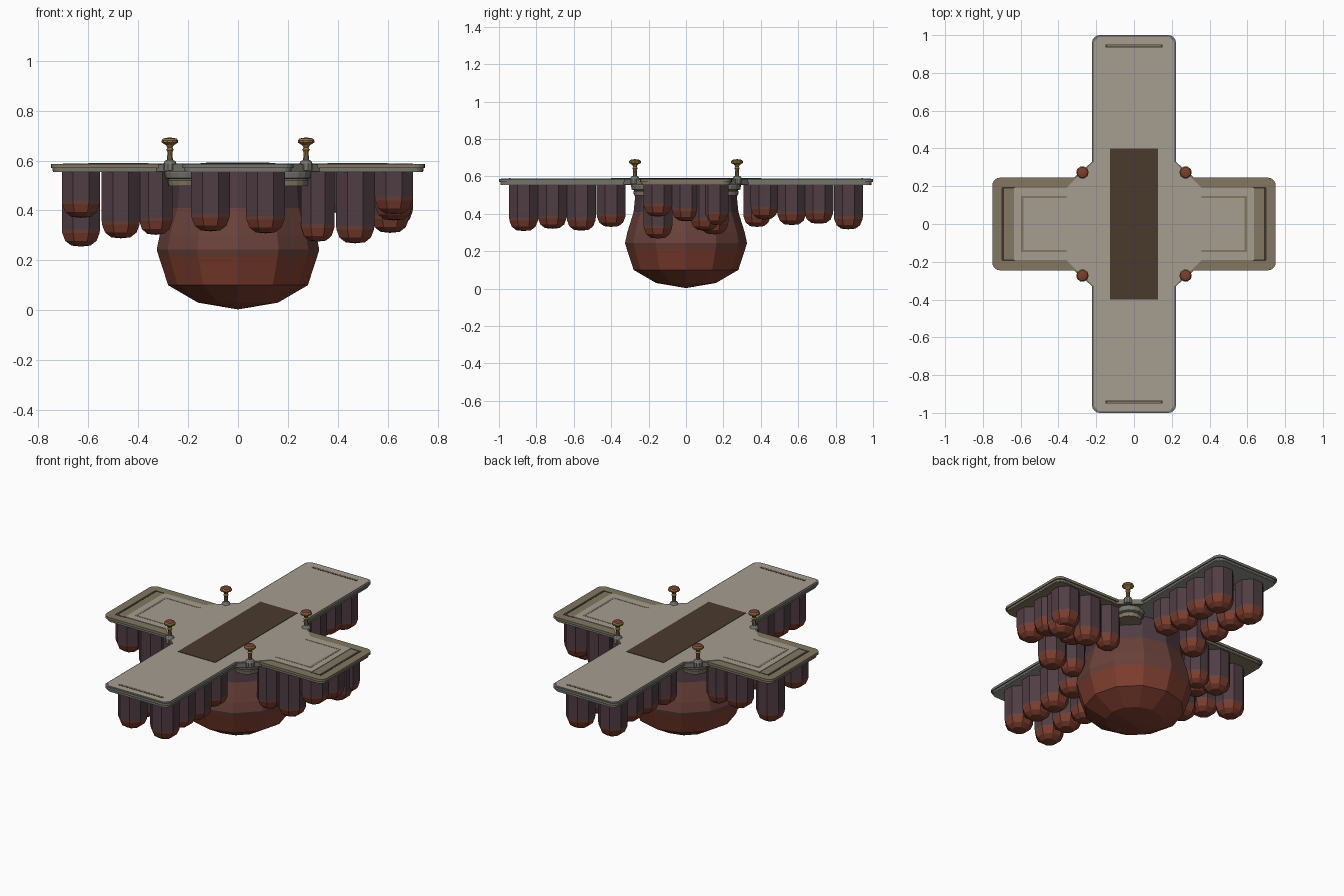
import bpy, bmesh, math

if "Cube" in bpy.data.objects:
    bpy.data.objects.remove(bpy.data.objects["Cube"])


def mat(name, r, g, b):
    m = bpy.data.materials.new(name)
    lin = [((c / 255 + 0.055) / 1.055) ** 2.4 for c in (r, g, b)]
    m.diffuse_color = (*lin, 1)
    m.use_nodes = True
    m.node_tree.nodes["Principled BSDF"].inputs["Base Color"].default_value = m.diffuse_color
    return m


stone = mat("pale stone", 165, 157, 144)
grey = mat("grey edge", 118, 116, 108)
light_grey = mat("light grey", 148, 146, 141)
tan = mat("tan border", 130, 119, 98)
rug_brown = mat("rug brown", 74, 58, 44)
dark = mat("dark groove", 58, 52, 44)
purple = mat("dark purple", 80, 61, 68)
maroon = mat("maroon", 106, 65, 58)
red = mat("red brown", 126, 62, 47)
brass = mat("brass", 145, 114, 62)


def finish(name, bm, mats):
    bmesh.ops.recalc_face_normals(bm, faces=bm.faces)
    me = bpy.data.meshes.new(name)
    bm.to_mesh(me)
    bm.free()
    for m in mats:
        me.materials.append(m)
    ob = bpy.data.objects.new(name, me)
    bpy.context.collection.objects.link(ob)
    return ob


def slab(name, pts, z0, z1, m):
    """Extruded flat outline."""
    bm = bmesh.new()
    f = bm.faces.new([bm.verts.new((x, y, z0)) for x, y in pts])
    r = bmesh.ops.extrude_face_region(bm, geom=[f])
    for v in r["geom"]:
        if isinstance(v, bmesh.types.BMVert):
            v.co.z = z1
    return finish(name, bm, [m])


def rect(x0, x1, y0, y1):
    return [(x0, y0), (x1, y0), (x1, y1), (x0, y1)]


def rounded(hx, hy, r=0.04, n=4):
    pts = []
    for k, (sx, sy) in enumerate([(1, 1), (-1, 1), (-1, -1), (1, -1)]):
        for i in range(n + 1):
            a = math.pi / 2 * (k + i / n)
            pts.append((sx * (hx - r) + r * math.cos(a), sy * (hy - r) + r * math.sin(a)))
    return pts


def four_way(quarter):
    """Mirror a first-quadrant chain (from +x towards +y) into a closed outline."""
    q = quarter
    return (q + [(-x, y) for x, y in q[::-1]] + [(-x, -y) for x, y in q]
            + [(x, -y) for x, y in q[::-1]])


def lathe(name, prof, sides, mats, idx, at=(0, 0), turn=0.0):
    """Revolve (radius, z) points; idx gives a material per band."""
    bm = bmesh.new()
    rings = []
    for r, z in prof:
        if r == 0:
            rings.append([bm.verts.new((at[0], at[1], z))] * sides)
            continue
        rings.append([bm.verts.new((at[0] + r * math.cos(turn + 2 * math.pi * i / sides),
                                    at[1] + r * math.sin(turn + 2 * math.pi * i / sides), z))
                      for i in range(sides)])
    for k in range(len(prof) - 1):
        for i in range(sides):
            j = (i + 1) % sides
            vs = list(dict.fromkeys([rings[k][i], rings[k][j], rings[k + 1][j], rings[k + 1][i]]))
            bm.faces.new(vs).material_index = idx[k]
    return finish(name, bm, mats)


# Cross-shaped deck: each arm is a rim, a slightly inset lip and a bottom sheet
for name, hx, hy, m, under in [("side_arm", 0.75, 0.245, tan, tan),
                               ("long_arm", 0.222, 1.0, grey, light_grey)]:
    slab(name + "_rim", rounded(hx, hy), 0.571, 0.586, m)
    slab(name + "_lip", rounded(hx - 0.007, hy - 0.007), 0.559, 0.571, grey)
    slab(name + "_bottom", rounded(hx - 0.009, hy - 0.009), 0.555, 0.559, under)
slab("center_deck", four_way([(0.33, 0.235), (0.215, 0.335)]), 0.557, 0.585, grey)

# Pale floor covering the long arm, the middle and the side panels
slab("deck_floor", four_way([(0.635, 0.19), (0.36, 0.19), (0.31, 0.24), (0.212, 0.33),
                             (0.212, 0.965), (0.187, 0.99)]), 0.58, 0.589, stone)
slab("rug", rect(-0.128, 0.126, -0.4, 0.4), 0.587, 0.5915, rug_brown)

# Grooves and panel lines
for s in (-1, 1):
    slab("end_groove", rect(-0.15, 0.15, s * 0.943 - 0.008, s * 0.943 + 0.008), 0.587, 0.590, dark)
    slab("end_groove_fill", rect(-0.144, 0.144, s * 0.943 - 0.004, s * 0.943 + 0.004),
         0.587, 0.5905, tan)
    slab("side_groove", rect(s * 0.694 - 0.007, s * 0.694 + 0.007, -0.19, 0.19), 0.583, 0.5875, dark)
    slab("panel_line_end", rect(s * 0.592 - 0.007, s * 0.592 + 0.007, -0.147, 0.147),
         0.587, 0.590, tan)
    for t in (-1, 1):
        slab("side_groove_return", rect(s * 0.665 - 0.035, s * 0.665 + 0.035,
                                        t * 0.192 - 0.003, t * 0.192 + 0.003), 0.583, 0.5875, dark)
        slab("panel_line_side", rect(s * 0.475 - 0.117, s * 0.475 + 0.117,
                                     t * 0.143 - 0.005, t * 0.143 + 0.005), 0.587, 0.590, tan)

# Lamp posts and stepped brackets in the inner corners
lamp = [(0, 0.56), (0.026, 0.56), (0.026, 0.588), (0.021, 0.598), (0.012, 0.603), (0.011, 0.615),
        (0.01, 0.635), (0.015, 0.643), (0.01, 0.652), (0.016, 0.662), (0.033, 0.672),
        (0.033, 0.681), (0.027, 0.688), (0.014, 0.691), (0, 0.692)]
lamp_idx = [0, 0, 0, 0, 0, 1, 1, 1, 1, 1, 1, 1, 2, 2]
bracket = [(0, 0.498), (0.068, 0.498), (0.072, 0.52), (0.066, 0.525), (0.08, 0.53),
           (0.084, 0.55), (0.084, 0.56), (0, 0.56)]
for sx in (-1, 1):
    for sy in (-1, 1):
        lathe("lamp_post", lamp, 10, [grey, brass, red], lamp_idx, (sx * 0.273, sy * 0.273))
        lathe("corner_bracket", bracket, 16, [tan, grey], [0, 0, 0, 1, 1, 1, 1],
              (sx * 0.21, sy * 0.21))

# Faceted hull hanging under the middle
hull = [(0, 0.003), (0.16, 0.03), (0.28, 0.1), (0.3175, 0.215), (0.326, 0.243), (0.314, 0.3),
        (0.28, 0.41), (0.266, 0.556), (0, 0.556)]
lathe("hull", hull, 12, [red, maroon, purple], [0, 0, 0, 1, 1, 1, 2, 2])


# Hanging pods: (x, y, radius, bottom height)
def pod(x, y, r, b):
    prof = [(0, 0.557), (r, 0.557), (r, b + 0.07), (r * 0.98, b + 0.055), (r * 0.82, b + 0.023),
            (r * 0.5, b + 0.004), (0, b)]
    lathe("hanging_pod", prof, 8, [purple, maroon, red], [0, 0, 1, 2, 2, 2], (x, y), math.pi / 8)


# long arms: two rows each
front_row = [(-0.4, 0.33), (-0.56, 0.31), (-0.715, 0.32), (-0.868, 0.308)]
back_row = [(0.565, 0.34), (0.71, 0.347), (0.868, 0.317)]
for sx in (-1, 1):
    for y, b in front_row + back_row:
        pod(sx * 0.11, y, 0.084, b + (0.008 if sx < 0 else 0))
pod(0.11, 0.42, 0.08, 0.37)
pod(-0.11, 0.38, 0.08, 0.33)

# side arms: front rows, back rows and the arm ends
for x, y, b in [(-0.63, -0.15, 0.37), (-0.47, -0.15, 0.288), (-0.33, -0.15, 0.302),
                (0.32, -0.15, 0.275), (0.47, -0.15, 0.268), (0.625, -0.15, 0.385),
                (-0.63, 0.08, 0.255), (-0.47, 0.15, 0.32), (-0.33, 0.15, 0.31),
                (0.32, 0.15, 0.31), (0.47, 0.15, 0.29), (0.625, 0.15, 0.34),
                (0.61, 0.1, 0.31), (0.625, 0, 0.36), (0.45, 0, 0.37), (-0.45, 0, 0.37)]:
    pod(x, y, 0.073 if abs(x) < 0.4 else 0.083, b)
